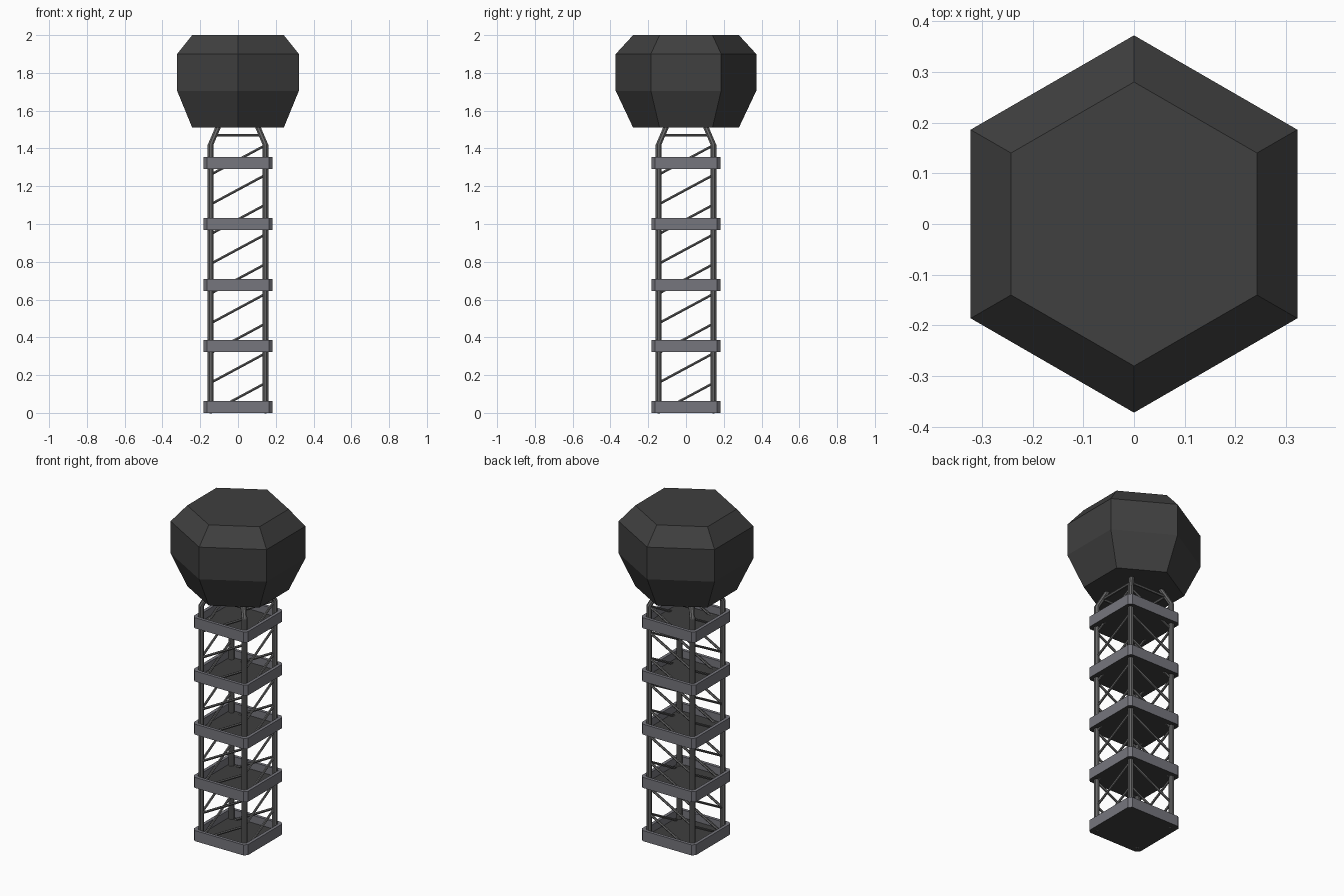
import bpy, bmesh, math
from mathutils import Vector

if "Cube" in bpy.data.objects:
    bpy.data.objects.remove(bpy.data.objects["Cube"])


def material(name, rgb):
    m = bpy.data.materials.new(name)
    m.diffuse_color = (*rgb, 1)
    m.use_nodes = True
    m.node_tree.nodes["Principled BSDF"].inputs["Base Color"].default_value = m.diffuse_color
    return m


DARK = material("dark_panel", (0.05, 0.05, 0.05))
FRAME = material("frame_metal", (0.18, 0.18, 0.205))
POST = material("post_metal", (0.13, 0.13, 0.13))


def finish(name, bm, *mats):
    bmesh.ops.recalc_face_normals(bm, faces=bm.faces)
    me = bpy.data.meshes.new(name)
    bm.to_mesh(me)
    bm.free()
    for m in mats:
        me.materials.append(m)
    ob = bpy.data.objects.new(name, me)
    bpy.context.collection.objects.link(ob)
    return ob


def loft(bm, rings):
    """Skin a list of equal-length point rings and cap both ends."""
    loops = [[bm.verts.new(p) for p in r] for r in rings]
    n = len(loops[0])
    for a, b in zip(loops, loops[1:]):
        for i in range(n):
            j = (i + 1) % n
            bm.faces.new((a[i], a[j], b[j], b[i]))
    return bm.faces.new(loops[0][::-1]), bm.faces.new(loops[-1])


def ring(x, y, z, r, n, turn=0.0):
    return [(x + r * math.cos(turn + math.tau * i / n),
             y + r * math.sin(turn + math.tau * i / n), z) for i in range(n)]


def rod(name, a, b, r, n=6):
    a, b = Vector(a), Vector(b)
    q = (b - a).to_track_quat('Z', 'Y')
    circle = [q @ Vector(p) for p in ring(0, 0, 0, r, n)]
    bm = bmesh.new()
    loft(bm, [[a + p for p in circle], [b + p for p in circle]])
    return finish(name, bm, POST)


# hexagonal tank
bm = bmesh.new()
loft(bm, [ring(0, 0, z, r, 6, math.pi / 2)
          for z, r in ((1.51, .28), (1.705, .372), (1.90, .372), (2.0, .28))])
finish("tank", bm, DARK)


# chamfered trays at each level
def tray_outline(h, c, z):
    k = h - c
    return [(h, -k, z), (h, k, z), (k, h, z), (-k, h, z),
            (-h, k, z), (-h, -k, z), (-k, -h, z), (k, -h, z)]


for i in range(5):
    z, t = .323 * i, .323 * i + .064
    bm = bmesh.new()
    caps = loft(bm, [tray_outline(.182, .018, z), tray_outline(.182, .018, t),
                     tray_outline(.163, .012, t), tray_outline(.163, .012, z + .018)])
    for f in caps:
        f.material_index = 1
    finish(f"platform_{i + 1}", bm, FRAME, DARK)

# corner posts, bent inward under the tank
P = .145
for sx in (-1, 1):
    for sy in (-1, 1):
        bm = bmesh.new()
        loft(bm, [ring(sx * d, sy * d, z, .0165, 8, math.pi / 8)
                  for z, d in ((.01, P), (1.42, P), (1.53, .098))])
        finish("corner_post", bm, POST)

# slanted braces on all four faces, top rails
for s in (-P, P):
    for i in range(9):
        z = .08 + .1574 * i
        rod("brace_x", (-P, s, z - .078), (P, s, z + .078), .0075)
        rod("brace_y", (s, -P, z - .078), (s, P, z + .078), .0075)
    t = math.copysign(.122, s)
    rod("top_rail_x", (-.122, t, 1.47), (.122, t, 1.47), .0085)
    rod("top_rail_y", (t, -.122, 1.47), (t, .122, 1.47), .0085)
